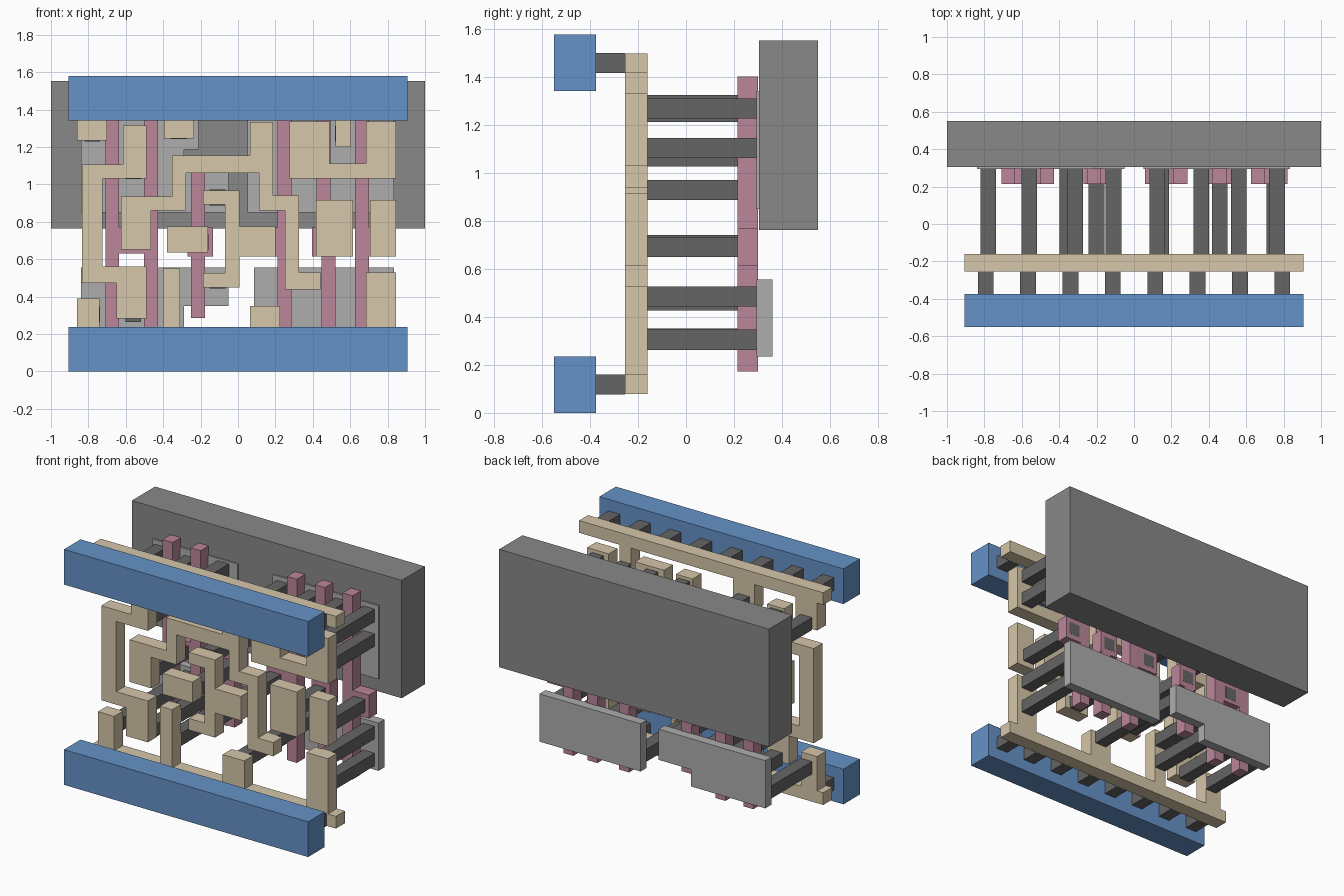
import bpy, bmesh, math


def material(name, rgb):
    m = bpy.data.materials.new(name)
    m.diffuse_color = (*rgb, 1)
    return m


BLUE = material("blue", (0.13, 0.29, 0.58))
TAN = material("tan", (0.68, 0.57, 0.40))
PINK = material("pink", (0.50, 0.24, 0.32))
DARK = material("dark_grey", (0.13, 0.13, 0.13))
MID = material("mid_grey", (0.25, 0.25, 0.25))
LIGHT = material("light_grey", (0.42, 0.42, 0.42))


def slab(name, rects, y0, y1, mat):
    """Clean union of rectangles (x0, x1, z0, z1), given thickness y0..y1."""
    xs = sorted({v for r in rects for v in r[:2]})
    zs = sorted({v for r in rects for v in r[2:]})

    def filled(i, j):
        if not (0 <= i < len(xs) - 1 and 0 <= j < len(zs) - 1):
            return False
        cx, cz = (xs[i] + xs[i + 1]) / 2, (zs[j] + zs[j + 1]) / 2
        return any(a < cx < b and c < cz < d for a, b, c, d in rects)

    bm = bmesh.new()
    cache = {}

    def vert(i, j, y):
        if (i, j, y) not in cache:
            cache[i, j, y] = bm.verts.new((xs[i], y, zs[j]))
        return cache[i, j, y]

    for i in range(len(xs) - 1):
        for j in range(len(zs) - 1):
            if not filled(i, j):
                continue
            c = [(i, j), (i + 1, j), (i + 1, j + 1), (i, j + 1)]
            for y in (y0, y1):
                bm.faces.new([vert(*p, y) for p in c])
            for k, (di, dj) in enumerate([(0, -1), (1, 0), (0, 1), (-1, 0)]):
                if not filled(i + di, j + dj):
                    p, q = c[k], c[(k + 1) % 4]
                    bm.faces.new([vert(*p, y0), vert(*q, y0), vert(*q, y1), vert(*p, y1)])
    bmesh.ops.recalc_face_normals(bm, faces=bm.faces)
    bmesh.ops.dissolve_limit(bm, angle_limit=math.radians(1), verts=bm.verts, edges=bm.edges)
    me = bpy.data.meshes.new(name)
    bm.to_mesh(me)
    bm.free()
    me.materials.append(mat)
    ob = bpy.data.objects.new(name, me)
    bpy.context.collection.objects.link(ob)
    return ob


# back plate
slab("back_plate", [(-1, 1, 0.763, 1.553)], 0.305, 0.55, MID)

# thin plates in front of and below the back plate
PLATES = {
    "upper_left_plate": [(-0.84, -0.29, 0.85, 1.342), (-0.29, -0.21, 1.187, 1.342),
                         (-0.29, -0.05, 0.85, 1.06)],
    "upper_right_plate": [(0.05, 0.835, 0.85, 1.342)],
    "lower_left_plate": [(-0.84, -0.29, 0.236, 0.556), (-0.29, -0.05, 0.35, 0.556)],
    "lower_right_plate": [(0.085, 0.835, 0.236, 0.556)],
}
for name, rects in PLATES.items():
    slab(name, rects, 0.295, 0.36, LIGHT)

# upright pink strips with side pads
LO, HI = 0.173, 1.404
STRIPS = {
    "strip_pair": [(-0.709, -0.635, LO, HI), (-0.502, -0.428, LO, HI),
                   (-0.709, -0.428, 0.63, 0.77)],
    "strip_short": [(-0.25, -0.176, 0.286, 1.125), (-0.27, -0.133, 0.613, 0.77)],
    "strip_centre": [(0.212, 0.286, LO, HI), (0.06, 0.286, 0.613, 0.77)],
    "strip_stepped": [(0.42, 0.494, 0.613, HI), (0.447, 0.521, LO, 0.77),
                      (0.395, 0.53, 0.613, 0.77)],
    "strip_right": [(0.626, 0.70, LO, HI), (0.626, 0.82, 0.613, 0.77)],
}
for name, rects in STRIPS.items():
    slab(name, rects, 0.215, 0.30, PINK)

# tan maze layer: two rails with stubs, plus separate tracks
MAZE = {
    "top_rail": [(-0.905, 0.905, 1.418, 1.50), (-0.86, -0.70, 1.235, 1.45),
                 (-0.395, -0.235, 1.245, 1.45), (0.52, 0.604, 1.20, 1.45)],
    "bottom_rail": [(-0.905, 0.905, 0.078, 0.16), (-0.86, -0.74, 0.1, 0.39),
                    (-0.40, -0.31, 0.1, 0.55), (0.065, 0.225, 0.1, 0.35),
                    (0.685, 0.845, 0.1, 0.53)],
    "left_track": [(-0.835, -0.725, 0.473, 1.107), (-0.835, -0.49, 1.03, 1.107),
                   (-0.615, -0.49, 1.03, 1.315), (-0.835, -0.49, 0.473, 0.56),
                   (-0.65, -0.49, 0.283, 0.56)],
    "winding_track": [(-0.625, -0.465, 0.652, 0.935), (-0.625, -0.278, 0.86, 0.935),
                      (-0.353, -0.278, 0.86, 1.155), (-0.353, 0.187, 1.06, 1.155),
                      (0.064, 0.187, 1.06, 1.333), (0.112, 0.187, 0.86, 1.155),
                      (0.112, 0.326, 0.86, 0.94), (0.25, 0.326, 0.438, 0.94),
                      (0.25, 0.44, 0.438, 0.53)],
    "small_block": [(-0.38, -0.16, 0.635, 0.775)],
    "centre_track": [(-0.187, 0.008, 0.893, 0.968), (-0.07, 0.008, 0.448, 0.968),
                     (-0.187, 0.008, 0.448, 0.525), (-0.07, 0.20, 0.613, 0.775)],
    "right_track": [(0.275, 0.49, 1.03, 1.335), (0.275, 0.845, 1.03, 1.112),
                    (0.685, 0.845, 1.03, 1.335)],
    "wide_block": [(0.417, 0.615, 0.613, 0.915)],
    "end_block": [(0.706, 0.845, 0.613, 0.915)],
}
for name, rects in MAZE.items():
    slab(name, rects, -0.255, -0.16, TAN)

# dark posts joining the maze to the strips and plates: x -> heights
POSTS = [
    (-0.78, (0.305, 1.27)), (-0.56, (0.305, 0.485, 0.70, 1.07, 1.255)),
    (-0.355, (0.31, 0.47)), (-0.315, (1.285,)), (-0.20, (0.692,)),
    (-0.11, (0.485, 0.93)), (0.145, (0.305, 1.105)), (0.125, (0.692, 1.27)),
    (0.36, (0.485, 1.105, 1.27)), (0.458, (0.692,)), (0.56, (1.27,)),
    (0.765, (0.305, 0.485, 1.105, 1.27)), (0.75, (0.692,)),
]
H = 0.042
for x, heights in POSTS:
    for z in heights:
        slab("post", [(x - H, x + H, z - H, z + H)], -0.16, 0.301, DARK)

# blue front bars with a row of eight short pegs each
for name, z0, zc in (("bottom", 0.0, 0.119), ("top", 1.342, 1.459)):
    slab(name + "_bar", [(-0.905, 0.905, z0, z0 + 0.236)], -0.55, -0.375, BLUE)
    for k in range(8):
        x = (k - 3.5) * 0.2266
        slab(name + "_peg", [(x - H, x + H, zc - H, zc + H)], -0.375, -0.254, DARK)
